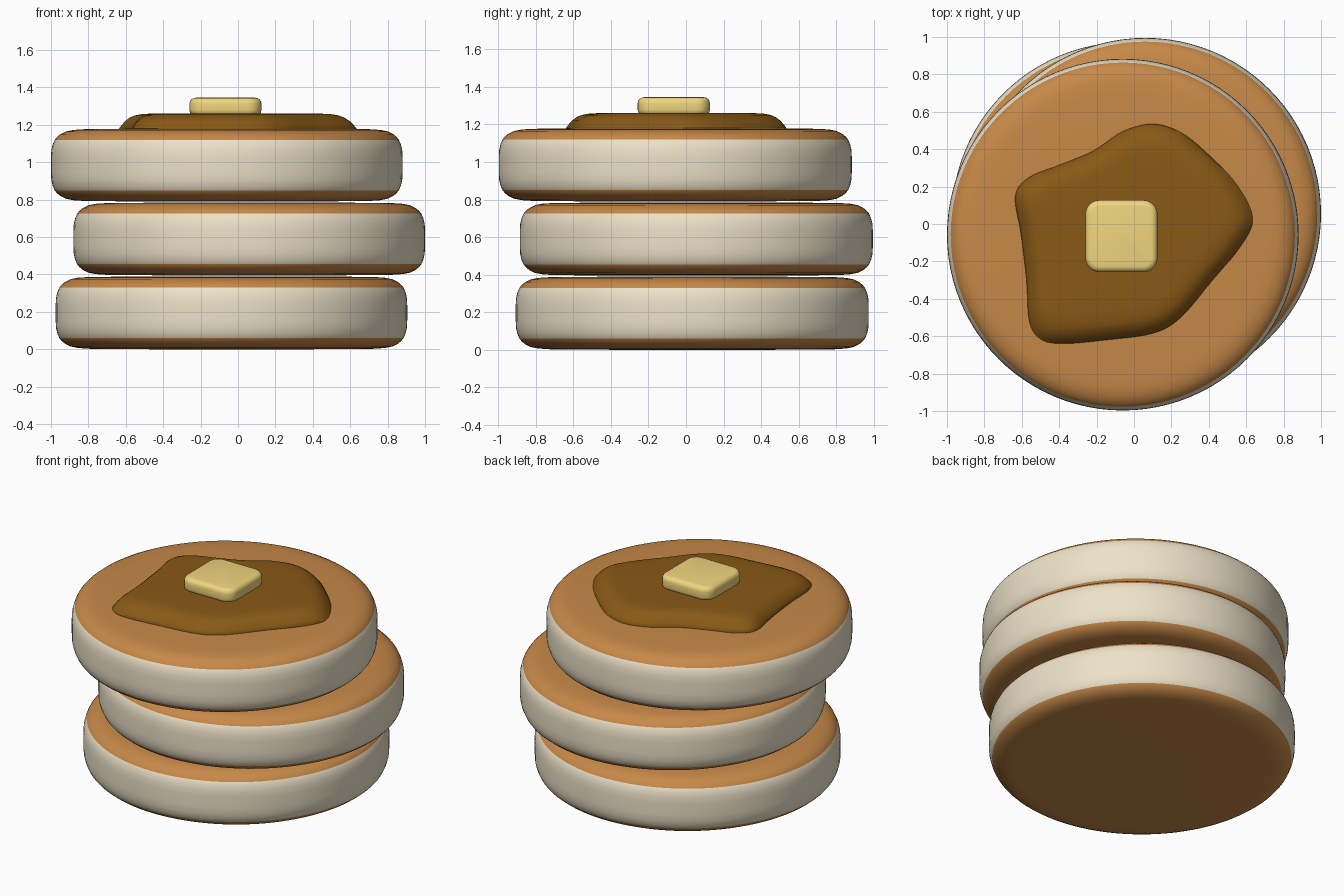
import bpy, bmesh
from math import sin, cos, pi, radians
from mathutils import Vector

if "Cube" in bpy.data.objects:
    bpy.data.objects.remove(bpy.data.objects["Cube"])


def material(name, rgb):
    m = bpy.data.materials.new(name)
    m.diffuse_color = (*rgb, 1)
    m.use_nodes = True
    m.node_tree.nodes["Principled BSDF"].inputs["Base Color"].default_value = m.diffuse_color
    return m


GOLD = material("griddled_gold", (0.57, 0.25, 0.065))
CREAM = material("batter_cream", (0.85, 0.76, 0.58))
SYRUP = material("syrup_brown", (0.25, 0.10, 0.008))
BUTTER = material("butter_yellow", (0.88, 0.67, 0.21))


def finish(bm, name, mats, angle=60):
    bmesh.ops.recalc_face_normals(bm, faces=bm.faces[:])
    me = bpy.data.meshes.new(name)
    bm.to_mesh(me)
    bm.free()
    for m in mats:
        me.materials.append(m)
    ob = bpy.data.objects.new(name, me)
    bpy.context.collection.objects.link(ob)
    bpy.context.view_layer.objects.active = ob
    ob.select_set(True)
    bpy.ops.object.shade_smooth_by_angle(angle=radians(angle))
    ob.select_set(False)
    return ob


def loft(bm, rings):
    """Skin a stack of closed rings and cap both ends."""
    loops = [[bm.verts.new(p) for p in r] for r in rings]
    n = len(loops[0])
    for a, b in zip(loops, loops[1:]):
        for i in range(n):
            j = (i + 1) % n
            bm.faces.new((a[i], a[j], b[j], b[i]))
    bm.faces.new(loops[0][::-1])
    bm.faces.new(loops[-1])


# Pancakes: rounded discs, golden top and bottom with a pale side band
H = 0.195
half = [(0.40, H), (0.76, 0.192), (0.82, 0.188), (0.86, 0.18), (0.89, 0.165),
        (0.908, 0.15), (0.92, 0.135), (0.931, 0.11), (0.938, 0.08), (0.94, 0.04)]
profile = [(r, -z) for r, z in half] + half[::-1]


def pancake(name, x, y, z):
    bm = bmesh.new()
    loft(bm, [[(r * cos(2 * pi * i / 96), r * sin(2 * pi * i / 96), h)
               for i in range(96)] for r, h in profile])
    for f in bm.faces:
        f.material_index = int(abs(f.calc_center_median().z) < 0.135)
    finish(bm, name, (GOLD, CREAM)).location = (x, y, z)


pancake("bottom_pancake", -0.035, 0.033, H)
pancake("middle_pancake", 0.06, 0.055, 0.59)
pancake("top_pancake", -0.06, -0.057, 0.985)

# Syrup puddle: smooth closed outline, shrinking as it rises
outline = [Vector(p) for p in (
    (0.635, 0.03), (0.55, 0.21), (0.40, 0.37), (0.25, 0.49), (0.10, 0.535),
    (-0.06, 0.495), (-0.22, 0.39), (-0.40, 0.315), (-0.56, 0.25), (-0.635, 0.15),
    (-0.605, -0.05), (-0.575, -0.30), (-0.56, -0.52), (-0.50, -0.615),
    (-0.38, -0.64), (-0.15, -0.62), (0.10, -0.585), (0.25, -0.50),
    (0.42, -0.30), (0.57, -0.12))]


def closed_spline(pts, steps=5):
    n, out = len(pts), []
    for i in range(n):
        a, b, c, d = (pts[(i + k) % n] for k in (-1, 0, 1, 2))
        for s in range(steps):
            t = s / steps
            out.append(0.5 * (2 * b + (c - a) * t + (2 * a - 5 * b + 4 * c - d) * t * t
                              + (3 * b - a - 3 * c + d) * t ** 3))
    return out


centre = Vector((-0.05, -0.05))
shape = closed_spline(outline)
levels = [(0.99, 1.165), (1.0, 1.18), (0.975, 1.20), (0.945, 1.22), (0.905, 1.238),
          (0.86, 1.25), (0.80, 1.257), (0.72, 1.26), (0.4, 1.262)]
bm = bmesh.new()
loft(bm, [[(*(centre + (p - centre) * s), z) for p in shape] for s, z in levels])
finish(bm, "syrup_puddle", (SYRUP,))

# Butter pat: block with rounded corners and softened rims
bm = bmesh.new()
bmesh.ops.create_cube(bm, size=1)
bmesh.ops.scale(bm, vec=(0.385, 0.385, 0.098), verts=bm.verts[:])
upright = [e for e in bm.edges if abs(e.verts[0].co.z - e.verts[1].co.z) > 0.05]
bmesh.ops.bevel(bm, geom=upright, offset=0.075, segments=6, profile=0.5, affect='EDGES')
rims = [e for e in bm.edges if abs(e.verts[0].co.z - e.verts[1].co.z) < 0.01]
bmesh.ops.bevel(bm, geom=rims, offset=0.032, segments=4, profile=0.5, affect='EDGES')
finish(bm, "butter_pat", (BUTTER,)).location = (-0.067, -0.065, 1.296)
